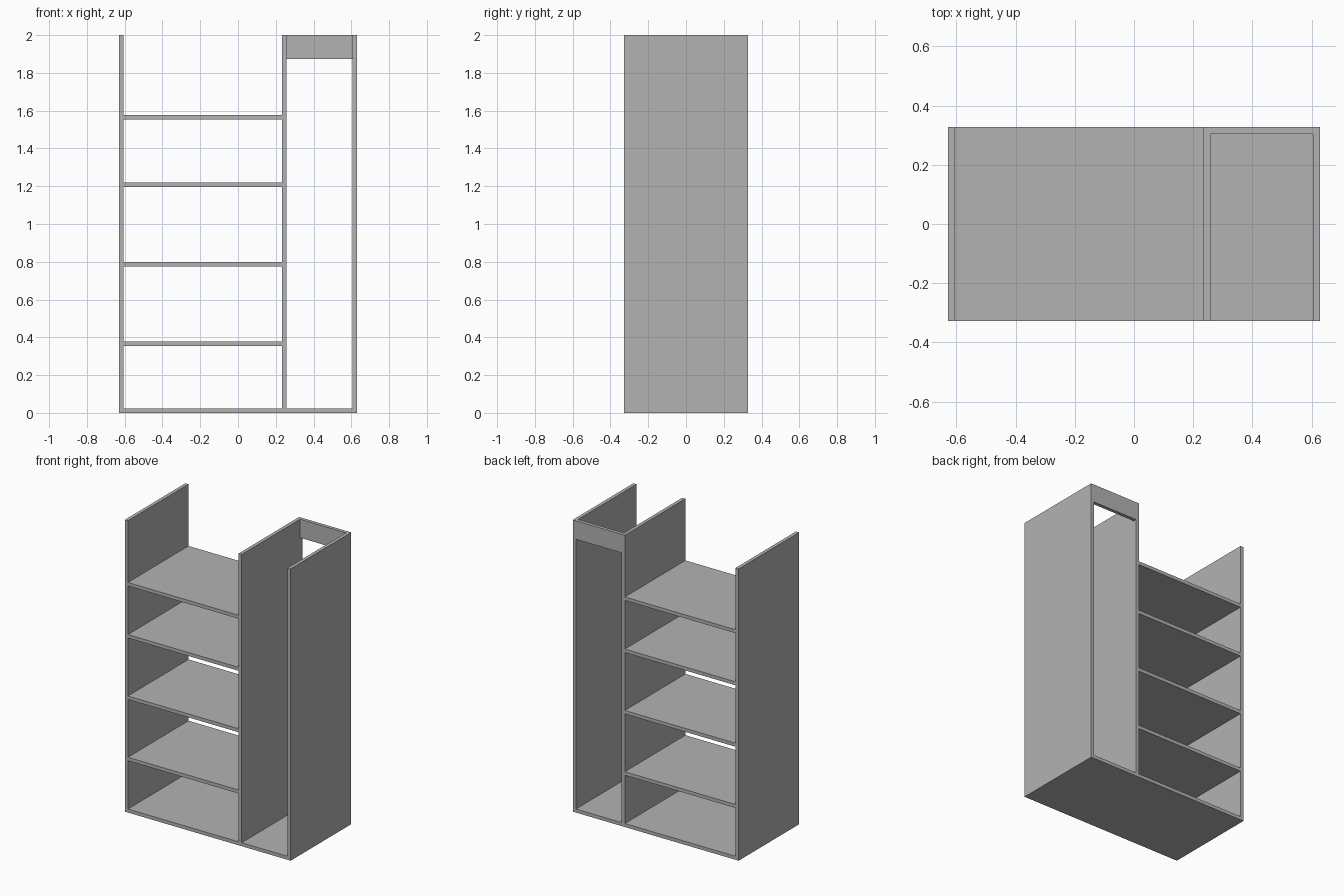
import bpy
import bmesh
from mathutils import Matrix, Vector

cube = bpy.data.objects.get("Cube")
if cube:
    bpy.data.objects.remove(cube, do_unlink=True)

# Single plain grey board material
GREY = (0.45, 0.45, 0.45, 1)
board_mat = bpy.data.materials.new("board grey")
board_mat.use_nodes = True
board_mat.diffuse_color = GREY
board_mat.node_tree.nodes["Principled BSDF"].inputs["Base Color"].default_value = GREY

T = 0.024             # board thickness
W, D, H = 0.629, 0.328, 2.0   # half width, half depth, height
DIV = 0.234           # divider's right-hand face


def board(name, x, y, z):
    """Box spanning the given (min, max) ranges."""
    lo, hi = Vector((x[0], y[0], z[0])), Vector((x[1], y[1], z[1]))
    centre = (lo + hi) / 2
    bm = bmesh.new()
    bmesh.ops.create_cube(bm, size=1, matrix=Matrix.Diagonal((*(hi - lo), 1)))
    mesh = bpy.data.meshes.new(name)
    bm.to_mesh(mesh)
    bm.free()
    mesh.materials.append(board_mat)
    obj = bpy.data.objects.new(name, mesh)
    obj.location = centre
    bpy.context.collection.objects.link(obj)
    return obj


depth = (-D, D)

# Base and the three uprights standing on it
board("base", (-W, W), depth, (0, T))
for name, x in (("right_side", -W), ("divider", DIV), ("left_side", W - T)):
    board(name, (x, x + T), depth, (T, H))

# Shelves in the wide bay
for i, top in enumerate((0.379, 0.799, 1.22, 1.577), 1):
    board(f"shelf_{i}", (-W + T, DIV), depth, (top - T, top))

# Back rail across the top of the narrow bay
board("back_rail", (DIV + T, W - T), (D - T, D), (1.873, H))
